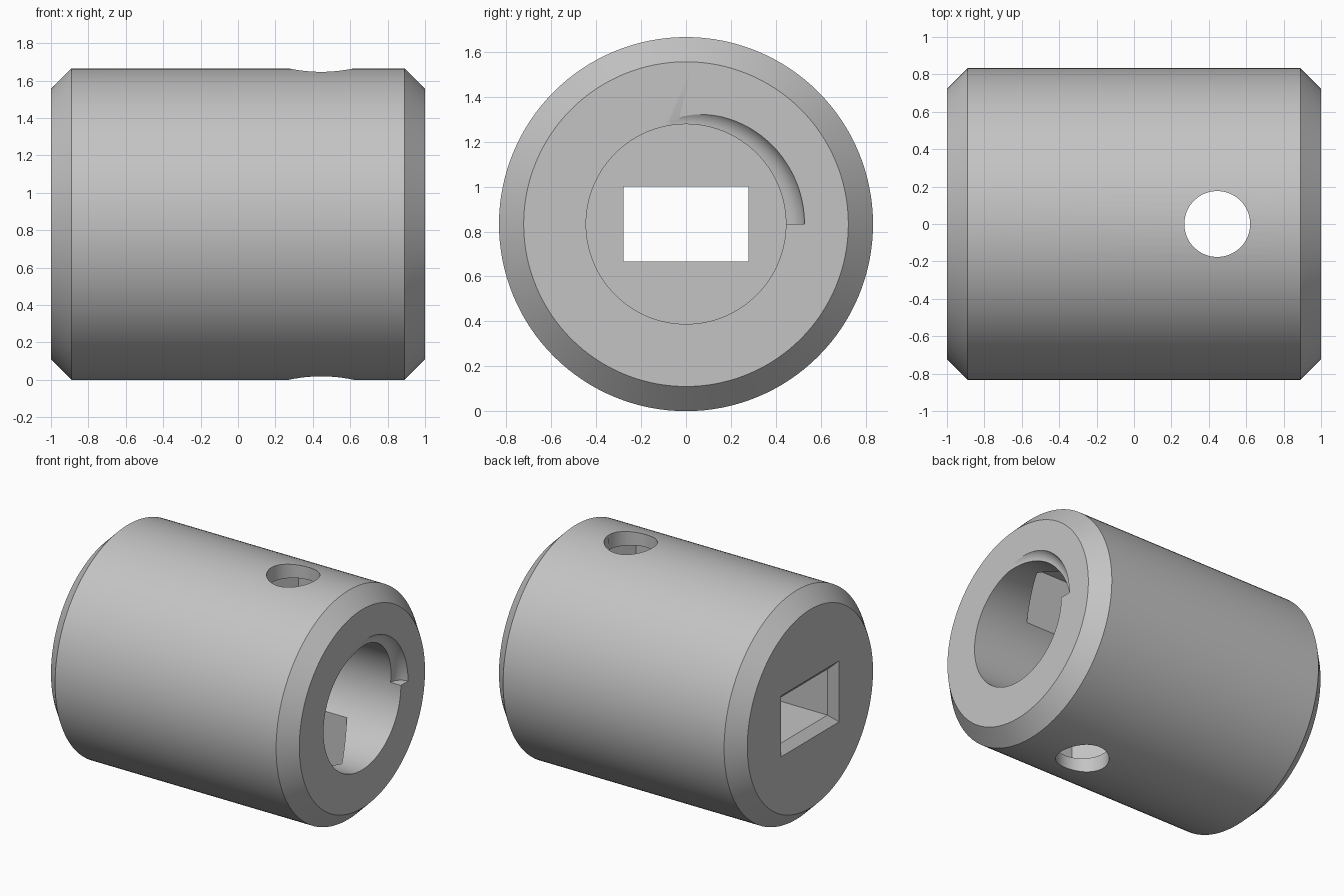
import bpy, bmesh
from math import sin, cos, pi, radians
from mathutils import Vector

cube = bpy.data.objects.get("Cube")
if cube:
    bpy.data.objects.remove(cube, do_unlink=True)

RADIUS = 0.833
BORE = 0.445
CHAMFER = 0.11
SCREW_X = 0.445
CENTRE = Vector((0, 0, RADIUS))

grey = bpy.data.materials.new("plain grey")
grey.use_nodes = True
colour = (0.55, 0.55, 0.55, 1)
grey.diffuse_color = colour
grey.node_tree.nodes["Principled BSDF"].inputs["Base Color"].default_value = colour


def loft(name, rings):
    """Closed solid through a list of equal-length point rings."""
    bm = bmesh.new()
    loops = [[bm.verts.new(Vector(p) + CENTRE) for p in ring] for ring in rings]
    n = len(loops[0])
    for a, b in zip(loops, loops[1:]):
        for i in range(n):
            j = (i + 1) % n
            bm.faces.new((a[i], a[j], b[j], b[i]))
    bm.faces.new(loops[0])
    bm.faces.new(loops[-1])
    bmesh.ops.recalc_face_normals(bm, faces=bm.faces)
    mesh = bpy.data.meshes.new(name)
    bm.to_mesh(mesh)
    bm.free()
    mesh.materials.append(grey)
    obj = bpy.data.objects.new(name, mesh)
    bpy.context.collection.objects.link(obj)
    return obj


def ring_x(x, r, n=128):
    return [(x, r * cos(2 * pi * i / n), r * sin(2 * pi * i / n)) for i in range(n)]


def ring_z(z, r, n):
    return [(SCREW_X + r * cos(2 * pi * i / n), r * sin(2 * pi * i / n), z) for i in range(n)]


def rect_x(x, w, h):
    return [(x, sy * w / 2, sz * h / 2) for sy, sz in ((-1, -1), (1, -1), (1, 1), (-1, 1))]


# Chamfered round body
body = loft("coupler_body", [
    ring_x(-1, RADIUS - CHAMFER), ring_x(-1 + CHAMFER, RADIUS),
    ring_x(1 - CHAMFER, RADIUS), ring_x(1, RADIUS - CHAMFER)])

# Round blind bore from the right end
cutters = [loft("bore_cutter", [ring_x(0, BORE), ring_x(1.3, BORE)])]

# Rectangular slot with a flared mouth at the left end
cutters.append(loft("slot_cutter", [
    rect_x(-1.055, 0.777, 0.555), rect_x(-0.945, 0.555, 0.333), rect_x(0.2, 0.555, 0.333)]))

# Screw hole straight through, with hexagonal nut pockets on both sides
cutters.append(loft("screw_hole_cutter", [ring_z(-1, 0.176, 64), ring_z(1, 0.176, 64)]))
cutters.append(loft("nut_pocket_cutter", [ring_z(-0.722, 0.39, 6), ring_z(0.722, 0.39, 6)]))

# Round-bottomed relief groove that rises out of the right end face
groove = []
for k in range(41):
    a = radians(110 * k / 40)
    x = 1 + 0.09 * k / 40
    groove.append([(x + 0.083 * sin(t), (BORE + 0.083 * cos(t)) * cos(a),
                    (BORE + 0.083 * cos(t)) * sin(a))
                   for t in (2 * pi * i / 32 for i in range(32))])
cutters.append(loft("groove_cutter", groove))

# Cut everything out of the body
for c in cutters:
    c.hide_render = True
    mod = body.modifiers.new(c.name, "BOOLEAN")
    mod.operation = "DIFFERENCE"
    mod.solver = "EXACT"
    mod.object = c
bpy.context.view_layer.update()
result = bpy.data.meshes.new_from_object(
    body.evaluated_get(bpy.context.evaluated_depsgraph_get()))
body.modifiers.clear()
body.data = result
for c in cutters:
    bpy.data.objects.remove(c, do_unlink=True)

# Smooth round walls, sharp rims
bpy.ops.object.select_all(action="DESELECT")
body.select_set(True)
bpy.context.view_layer.objects.active = body
bpy.ops.object.shade_smooth_by_angle(angle=radians(25))
